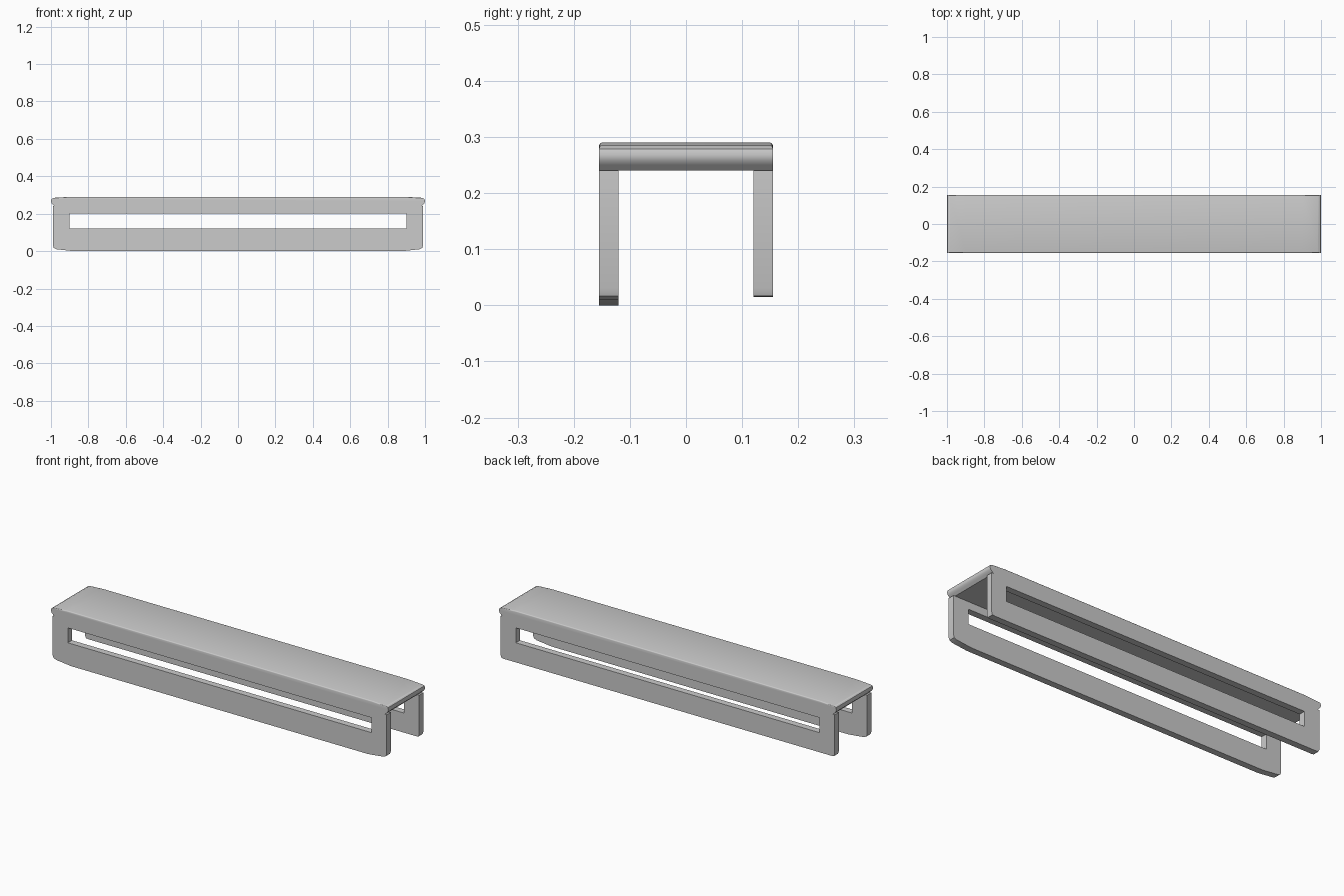
import bpy, bmesh, math

if "Cube" in bpy.data.objects:
    bpy.data.objects.remove(bpy.data.objects["Cube"])


def mirrored(half):
    """Close an outline given only its right half, bottom to top."""
    return half + [(-x, z) for x, z in reversed(half)]


def finish(ob):
    bpy.ops.object.select_all(action='DESELECT')
    ob.select_set(True)
    bpy.context.view_layer.objects.active = ob
    bpy.ops.object.shade_smooth_by_angle(angle=math.radians(35))


def slotted_wall(name, outline, slot, y, thickness):
    """Flat panel in the xz plane with a slot cut through it."""
    cu = bpy.data.curves.new(name, 'CURVE')
    cu.dimensions = '2D'
    cu.fill_mode = 'BOTH'
    cu.extrude = thickness / 2
    for pts in (outline, slot):
        sp = cu.splines.new('POLY')
        sp.points.add(len(pts) - 1)
        for p, (x, z) in zip(sp.points, pts):
            p.co = (x, z, 0, 1)
        sp.use_cyclic_u = True
    ob = bpy.data.objects.new(name, cu)
    bpy.context.collection.objects.link(ob)
    ob.location.y = y
    ob.rotation_euler.x = math.pi / 2
    bpy.ops.object.select_all(action='DESELECT')
    ob.select_set(True)
    bpy.context.view_layer.objects.active = ob
    bpy.ops.object.convert(target='MESH')
    finish(bpy.context.object)


# Side walls: the back one is slightly shorter
slot = mirrored([(0.9, 0.12), (0.9, 0.2)])
for name, y, low in (("front_wall", -0.1375, 0.0), ("back_wall", 0.1375, 0.015)):
    outline = mirrored([(0.88, low), (0.97, max(low, 0.01)), (0.985, 0.017),
                        (0.99, 0.03), (0.99, 0.24)])
    slotted_wall(name, outline, slot, y, 0.035)

# Top plate: rounded end lips and slightly eased long edges
half = [(0.98, 0.24), (0.99, 0.25), (0.997, 0.257), (1.0, 0.268),
        (0.997, 0.279), (0.985, 0.285), (0.9, 0.29)]
bm = bmesh.new()
face = bm.faces.new([bm.verts.new((x, -0.155, z)) for x, z in mirrored(half)])
res = bmesh.ops.extrude_face_region(bm, geom=[face])
for v in res['geom']:
    if isinstance(v, bmesh.types.BMVert):
        v.co.y = 0.155
bmesh.ops.recalc_face_normals(bm, faces=bm.faces[:])
rim = [e for e in bm.edges
       if all(v.co.z > 0.284 for v in e.verts)
       and abs(e.verts[0].co.y - e.verts[1].co.y) < 1e-5]
bmesh.ops.bevel(bm, geom=rim, offset=0.007, segments=3, profile=0.5,
                affect='EDGES', clamp_overlap=True)
me = bpy.data.meshes.new("top_plate")
bm.to_mesh(me)
bm.free()
top = bpy.data.objects.new("top_plate", me)
bpy.context.collection.objects.link(top)
finish(top)
